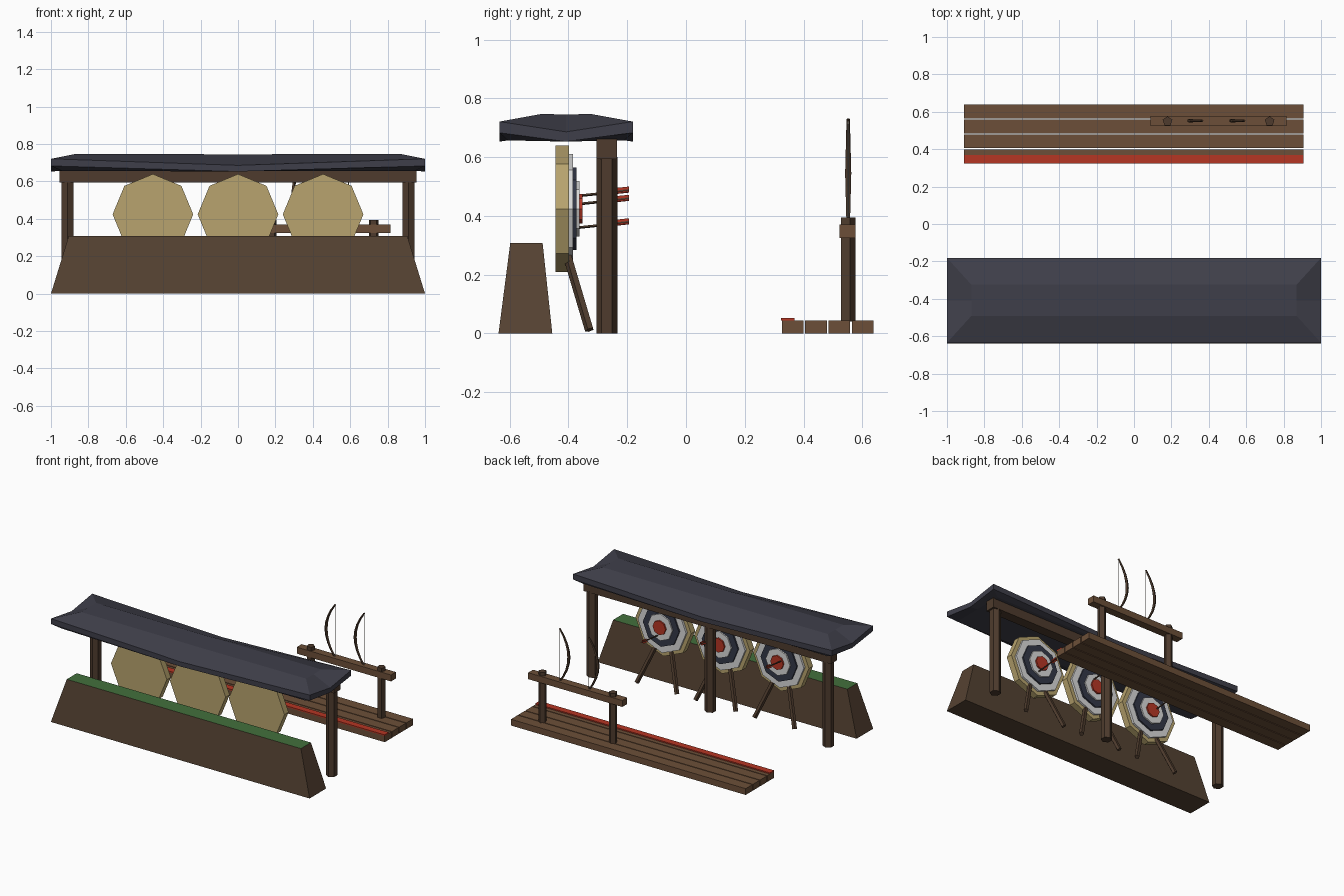
import bpy, bmesh, math
from mathutils import Vector

cube = bpy.data.objects.get("Cube")
if cube:
    bpy.data.objects.remove(cube)


def material(name, rgb):
    lin = [((c / 255 + 0.055) / 1.055) ** 2.4 for c in rgb] + [1]
    m = bpy.data.materials.new(name)
    m.use_nodes = True
    m.diffuse_color = lin
    m.node_tree.nodes["Principled BSDF"].inputs["Base Color"].default_value = lin
    return m


DARK = material("dark wood", (78, 59, 45))
PLANK = material("plank wood", (108, 79, 56))
TILE = material("slate roof", (63, 63, 74))
SOIL = material("packed earth", (85, 66, 50))
GRASS = material("grass", (66, 112, 60))
STRAW = material("straw", (184, 164, 110))
WHITE = material("white paint", (218, 218, 218))
NAVY = material("navy paint", (52, 56, 72))
RED = material("red paint", (182, 54, 36))
STRING = material("bowstring", (170, 165, 155))


def finish(name, bm, *mats):
    bmesh.ops.recalc_face_normals(bm, faces=bm.faces)
    mesh = bpy.data.meshes.new(name)
    bm.to_mesh(mesh)
    bm.free()
    for m in mats:
        mesh.materials.append(m)
    ob = bpy.data.objects.new(name, mesh)
    bpy.context.collection.objects.link(ob)
    return ob


def loft(name, rings, *mats):
    """Skin a stack of equal-length point rings and cap both ends."""
    bm = bmesh.new()
    vs = [[bm.verts.new(p) for p in ring] for ring in rings]
    n = len(vs[0])
    for a, b in zip(vs, vs[1:]):
        for i in range(n):
            j = (i + 1) % n
            bm.faces.new((a[i], a[j], b[j], b[i]))
    bm.faces.new(vs[0])
    bm.faces.new(vs[-1])
    return finish(name, bm, *mats)


def rect(x0, x1, y0, y1, z):
    return [(x0, y0, z), (x1, y0, z), (x1, y1, z), (x0, y1, z)]


def box(name, x, y, z, mat):
    return loft(name, [rect(*x, *y, z[0]), rect(*x, *y, z[1])], mat)


def rod(name, a, b, r, sides, mat, turn=math.pi / 2):
    """Straight prism from a to b."""
    a, b = Vector(a), Vector(b)
    d = (b - a).normalized()
    u = (Vector((1, 0, 0)) - d * d.x).normalized()
    v = d.cross(u)
    angles = [turn + math.tau * i / sides for i in range(sides)]
    return loft(name, [[p + r * (u * math.cos(t) + v * math.sin(t)) for t in angles]
                       for p in (a, b)], mat)


# Earth bank with a grass top
bank = loft("earth_bank", [rect(-1, 1, -0.638, -0.455, 0),
                           rect(-0.905, 0.905, -0.598, -0.488, 0.308)], SOIL, GRASS)
for face in bank.data.polygons:
    if face.normal.z > 0.9:
        face.material_index = 1

# Shelter posts and beam
for side, x in (("right", -0.912), ("middle", 0), ("left", 0.912)):
    rod(side + "_post", (x, -0.269, 0), (x, -0.269, 0.6), 0.036, 6, DARK)
box("roof_beam", (-0.955, 0.955), (-0.304, -0.234), (0.594, 0.672), DARK)


# Roof with upturned corners: rings of corners and edge midpoints
def roof_ring(hx, hy, corner, mid):
    cy = -0.408
    return [(sx * hx, cy + sy * hy, corner if sx and sy else mid) for sx, sy in
            ((-1, -1), (0, -1), (1, -1), (1, 0), (1, 1), (0, 1), (-1, 1), (-1, 0))]


loft("roof", [roof_ring(0.943, 0.198, 0.657, 0.657), roof_ring(1, 0.227, 0.683, 0.653),
              roof_ring(1, 0.227, 0.721, 0.686), roof_ring(0.87, 0.084, 0.747, 0.745)], TILE)

# Targets: straw boss, painted rings, splayed legs and one arrow each
CZ = 0.424
layers = (("straw_boss", 0.2155, -0.444, -0.399, STRAW),
          ("outer_white_ring", 0.187, -0.399, -0.384, WHITE),
          ("navy_ring", 0.140, -0.384, -0.373, NAVY),
          ("inner_white_ring", 0.094, -0.373, -0.363, WHITE),
          ("red_centre", 0.050, -0.363, -0.352, RED))
arrows = ((-0.03, 0.016), (0.025, 0.044), (0.02, -0.064))
for side, cx, (ax, az) in zip(("right", "middle", "left"), (-0.455, 0, 0.455), arrows):
    for part, r, y0, y1, mat in layers:
        rod(f"{side}_{part}", (cx, y0, CZ), (cx, y1, CZ), r, 8, mat, 0)
    for s in (-1, 1):
        rod(f"{side}_target_leg", (cx + s * 0.06, -0.403, 0.265),
            (cx + s * 0.155, -0.328, 0.012), 0.016, 5, DARK)
    tip = Vector((cx + ax, -0.372, CZ + az))
    tail = tip + Vector((0, 0.178, 0.019))
    rod(f"{side}_arrow_shaft", tip, tail, 0.005, 5, DARK)
    vane = tip.lerp(tail, 0.74)
    for k in range(3):
        t = math.pi / 2 + k * math.tau / 3
        out = Vector((math.cos(t), 0, math.sin(t)))
        side_dir = Vector((-out.z, 0, out.x)) * 0.0015
        loft(f"{side}_arrow_vane", [[p - side_dir, p + side_dir,
                                     p + side_dir + out * 0.013, p - side_dir + out * 0.013]
                                    for p in (vane, tail)], RED)

# Shooting platform and its red line
for i in range(4):
    y = 0.326 + i * 0.0795
    box("platform_plank", (-0.908, 0.906), (y, y + 0.0735), (0, 0.044), PLANK)
box("shooting_line", (-0.908, 0.906), (0.324, 0.37), (0.044, 0.052), RED)

# Bow rack
for x in (0.179, 0.725):
    rod("rack_post", (x, 0.549, 0.04), (x, 0.549, 0.395), 0.027, 5, DARK)
box("rack_rail", (0.088, 0.816), (0.523, 0.577), (0.325, 0.37), PLANK)

# Bows: tapered bent limbs and a taut string
for x in (0.365, 0.59):
    rings = []
    for i in range(9):
        t = i / 4 - 1
        lean = 0.35 * t
        r = 0.011 - 0.005 * abs(t)
        c = Vector((x - 0.07 * (1 - t * t), 0.552, 0.545 + 0.185 * t))
        u = Vector((math.cos(lean), 0, -math.sin(lean)))
        rings.append([c + r * (u * math.cos(a) + Vector((0, math.sin(a), 0)))
                      for a in (k * math.tau / 5 for k in range(5))])
    loft("bow_limbs", rings, DARK)
    rod("bow_string", (x, 0.552, 0.362), (x, 0.552, 0.728), 0.0022, 4, STRING)
